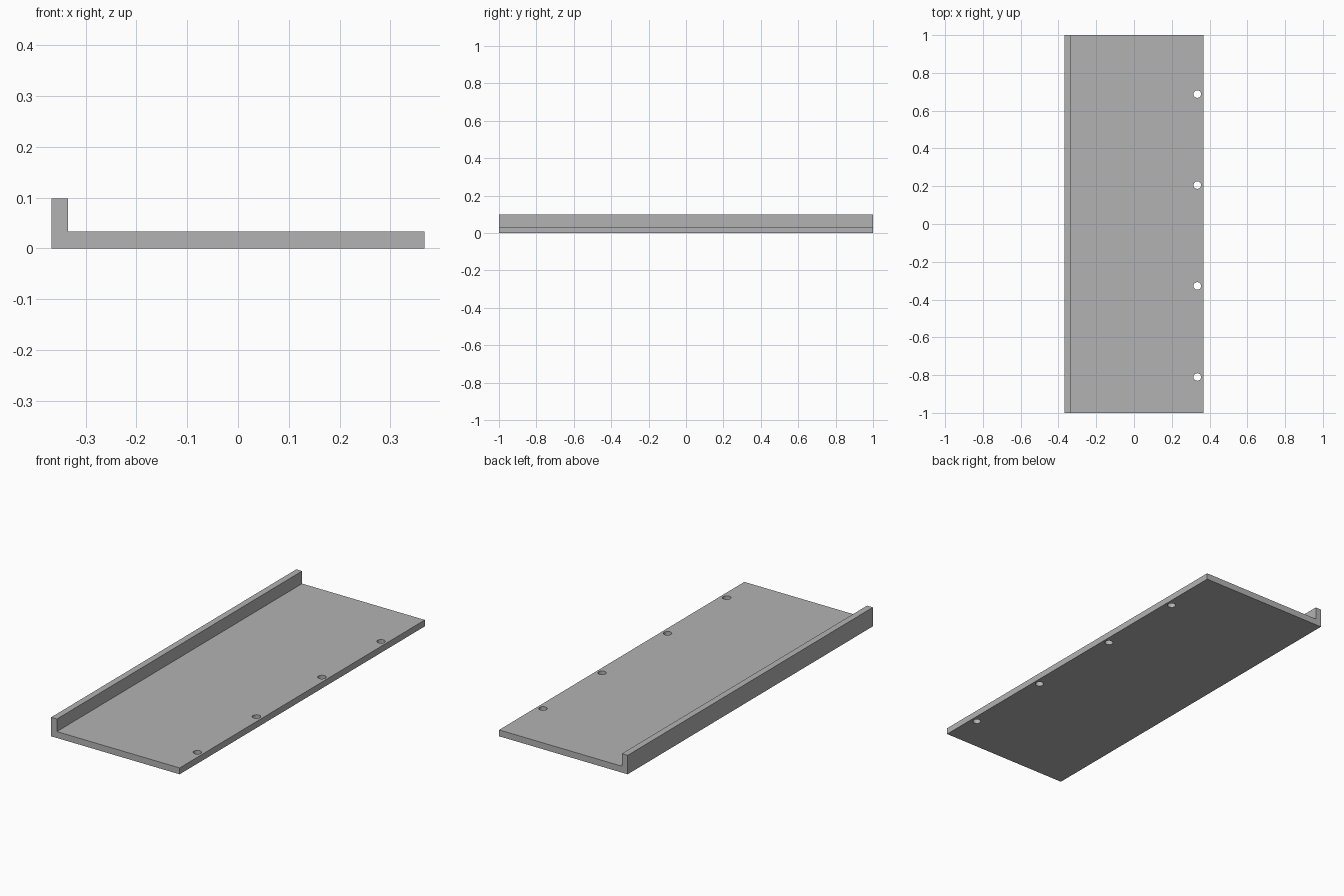
import bpy
import bmesh
import math

cube = bpy.data.objects.get("Cube")
if cube:
    bpy.data.objects.remove(cube, do_unlink=True)

HALF_W, HALF_L = 0.367, 1.0
THICK, LIP_H = 0.033, 0.098
HOLE_X, HOLE_R = 0.335, 0.02
HOLE_YS = (-0.81, -0.328, 0.206, 0.688)

grey = bpy.data.materials.new("plain grey")
grey.use_nodes = True
colour = (0.45, 0.45, 0.45, 1)
grey.diffuse_color = colour
grey.node_tree.nodes["Principled BSDF"].inputs["Base Color"].default_value = colour


def make_object(name, bm):
    bmesh.ops.recalc_face_normals(bm, faces=bm.faces)
    mesh = bpy.data.meshes.new(name)
    bm.to_mesh(mesh)
    bm.free()
    obj = bpy.data.objects.new(name, mesh)
    mesh.materials.append(grey)
    bpy.context.collection.objects.link(obj)
    return obj


# Shelf with raised lip: L-shaped profile extruded along y
inner = -HALF_W + THICK
profile = [(-HALF_W, 0), (HALF_W, 0), (HALF_W, THICK),
           (inner, THICK), (inner, LIP_H), (-HALF_W, LIP_H)]
bm = bmesh.new()
face = bm.faces.new([bm.verts.new((x, -HALF_L, z)) for x, z in profile])
ext = bmesh.ops.extrude_face_region(bm, geom=[face])
bmesh.ops.translate(bm, vec=(0, 2 * HALF_L, 0),
                    verts=[g for g in ext["geom"] if isinstance(g, bmesh.types.BMVert)])
shelf = make_object("lipped_shelf", bm)

# Screw holes along the edge opposite the lip
bm = bmesh.new()
for y in HOLE_YS:
    hole = bmesh.ops.create_cone(bm, cap_ends=True, segments=32, radius1=HOLE_R,
                                 radius2=HOLE_R, depth=4 * THICK)
    bmesh.ops.translate(bm, vec=(HOLE_X, y, THICK / 2), verts=hole["verts"])
cutter = make_object("screw_hole_cutter", bm)
cutter.hide_render = True

cut = shelf.modifiers.new("screw holes", "BOOLEAN")
cut.operation = "DIFFERENCE"
cut.solver = "EXACT"
cut.object = cutter

# Bake the holes, then drop the cutter
bpy.ops.object.select_all(action="DESELECT")
bpy.context.view_layer.objects.active = shelf
shelf.select_set(True)
bpy.ops.object.modifier_apply(modifier=cut.name)
bpy.data.objects.remove(cutter, do_unlink=True)
bpy.ops.object.shade_smooth_by_angle(angle=math.radians(30))
